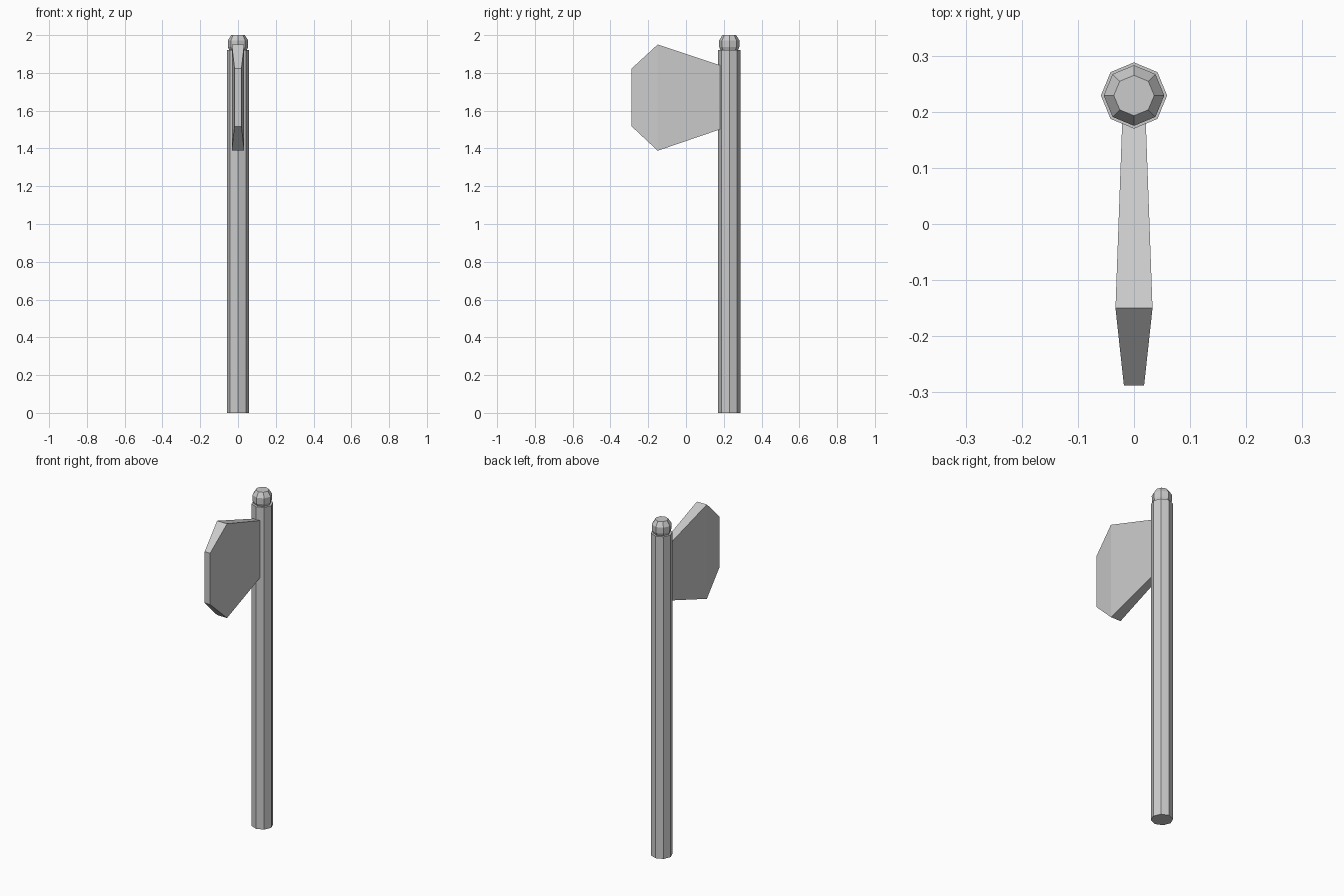
import bpy, bmesh
from math import cos, sin, pi

if "Cube" in bpy.data.objects:
    bpy.data.objects.remove(bpy.data.objects["Cube"])

POLE_Y = 0.229
SIDES = 8


def finish(name, bm):
    bmesh.ops.recalc_face_normals(bm, faces=bm.faces[:])
    mesh = bpy.data.meshes.new(name)
    bm.to_mesh(mesh)
    bm.free()
    obj = bpy.data.objects.new(name, mesh)
    bpy.context.collection.objects.link(obj)
    return obj


def loft(name, rings):
    """Skin matching rings of points and cap both ends."""
    bm = bmesh.new()
    loops = [[bm.verts.new(p) for p in ring] for ring in rings]
    n = len(loops[0])
    for a, b in zip(loops, loops[1:]):
        for i in range(n):
            j = (i + 1) % n
            bm.faces.new((a[i], a[j], b[j], b[i]))
    bm.faces.new(loops[0])
    bm.faces.new(loops[-1])
    return finish(name, bm)


def turned(name, profile):
    """Eight-sided turned part from (radius, z) pairs."""
    return loft(name, [[(r * cos(2 * pi * i / SIDES),
                         POLE_Y + r * sin(2 * pi * i / SIDES), z)
                        for i in range(SIDES)] for r, z in profile])


# Long octagonal handle
turned("handle", [(0.059, 0.0), (0.059, 1.92)])

# Rounded knob on top of the handle
turned("knob", [(0.044, 1.915), (0.053, 1.936), (0.054, 1.972), (0.036, 2.0)])

# Axe blade: cross-sections (y, half thickness, bottom z, top z)
sections = [(0.21, 0.020, 1.511, 1.830),
            (-0.15, 0.033, 1.388, 1.950),
            (-0.288, 0.018, 1.517, 1.823)]
loft("blade", [[(-t, y, lo), (t, y, lo), (t, y, hi), (-t, y, hi)]
               for y, t, lo, hi in sections])
